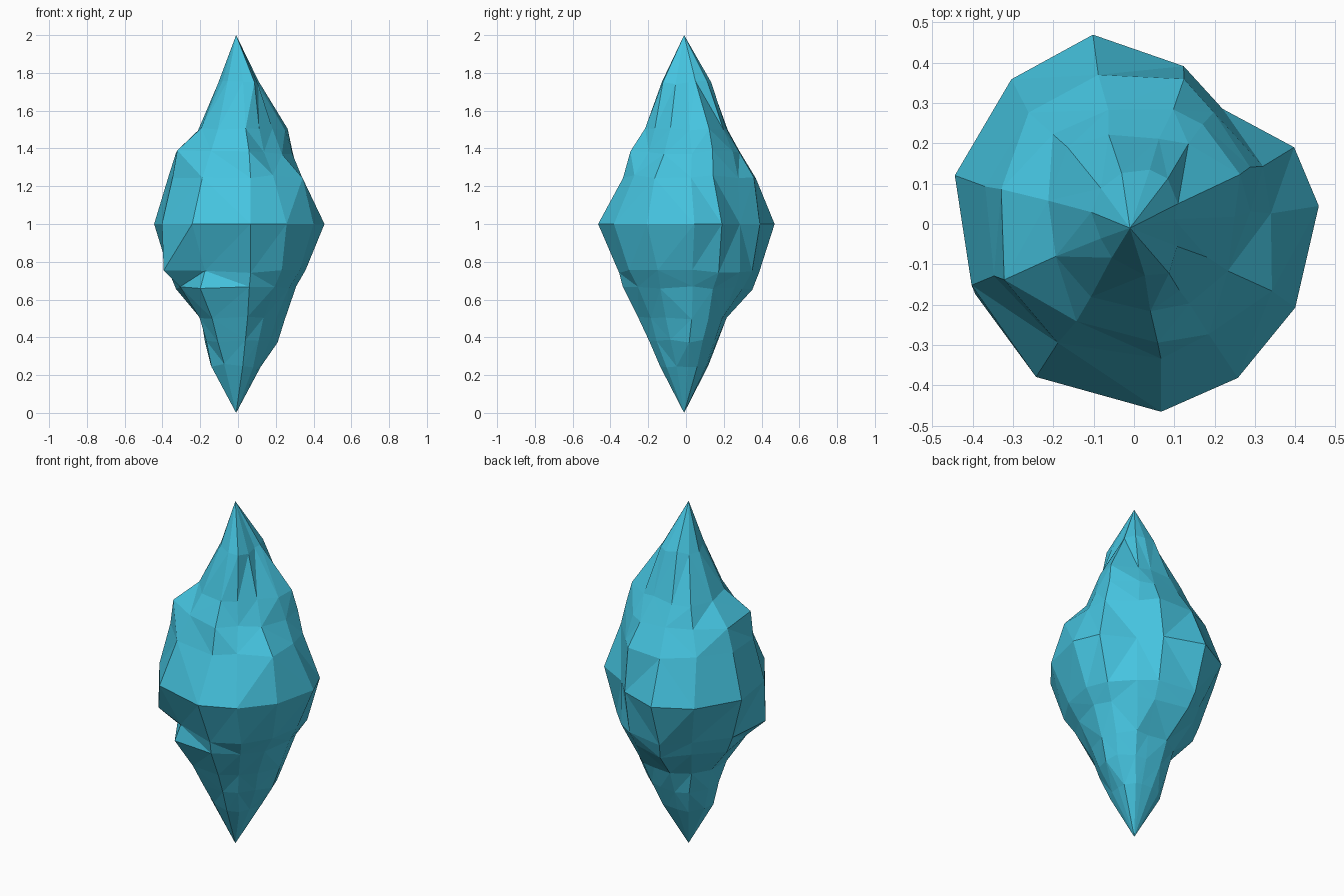
import bpy
import bmesh
import math
import random
from mathutils import Vector

random.seed(7)

default_cube = bpy.data.objects.get("Cube")
if default_cube:
    bpy.data.objects.remove(default_cube, do_unlink=True)


def make_material(name, colour):
    material = bpy.data.materials.new(name)
    material.use_nodes = True
    material.diffuse_color = colour
    shader = next(n for n in material.node_tree.nodes if n.type == "BSDF_PRINCIPLED")
    shader.inputs["Base Color"].default_value = colour
    shader.inputs["Roughness"].default_value = 0.6
    return material


# Directions of the shard's uneven ridges in degrees, counter-clockwise from +x
RIDGES = (6, 26, 54, 72, 104, 132, 166, 202, 238, 280, 306, 334)

# Cross-sections: height, then the distance to each ridge in hundredths
SECTIONS = {
    0.25: (12, 13, 13, 12, 12, 13, 15, 15, 14, 14, 13, 12),
    0.38: (21, 21, 19, 17, 17, 18, 18, 18, 20, 20, 19, 19),
    0.50: (25, 25, 24, 21, 22, 21, 20, 22, 26, 26, 23, 23),
    0.66: (31, 31, 32, 32, 36, 32, 34, 33, 36, 34, 32, 30),
    0.75: (36, 37, 36, 37, 40, 35, 38, 43, 33, 36, 38, 36),
    1.00: (46, 44, 36, 41, 48, 47, 46, 43, 45, 47, 46, 45),
    1.25: (34, 35, 34, 38, 38, 38, 38, 37, 35, 34, 33, 38),
    1.38: (29, 32, 30, 30, 29, 30, 34, 35, 28, 30, 24, 26),
    1.50: (25, 29, 24, 22, 23, 25, 22, 21, 21, 22, 20, 20),
    1.75: (10, 12, 14, 14, 13, 12, 11, 9, 10, 13, 15, 12),
}


def add_ring(bm, height, radii):
    """One closed ring of points along the ridges, slightly uneven."""
    ring = []
    for degrees, radius in zip(RIDGES, radii):
        angle = math.radians(degrees + random.uniform(-2, 2))
        lift = 0 if height == 1 else random.uniform(-0.01, 0.01)
        r = radius / 100
        ring.append(bm.verts.new((r * math.cos(angle), r * math.sin(angle), height + lift)))
    return ring


def bridge(bm, lower, upper):
    """Join two rings with triangles, cutting each cell along its shorter diagonal."""
    count = len(lower)
    for i in range(count):
        j = (i + 1) % count
        a, b, c, d = lower[i], lower[j], upper[j], upper[i]
        if (a.co - c.co).length < (b.co - d.co).length:
            bm.faces.new((a, b, c))
            bm.faces.new((a, c, d))
        else:
            bm.faces.new((a, b, d))
            bm.faces.new((b, c, d))


def cap(bm, ring, tip):
    """Close a ring to a sharp point."""
    point = bm.verts.new(tip)
    for i, vert in enumerate(ring):
        bm.faces.new((vert, ring[(i + 1) % len(ring)], point))


# Faceted crystal shard, pointed at both ends
bm = bmesh.new()
rings = [add_ring(bm, height, radii) for height, radii in SECTIONS.items()]
for lower, upper in zip(rings, rings[1:]):
    bridge(bm, lower, upper)
cap(bm, rings[0], Vector((-0.01, -0.01, 0)))
cap(bm, rings[-1], Vector((-0.01, -0.01, 2)))
bmesh.ops.recalc_face_normals(bm, faces=bm.faces)

mesh = bpy.data.meshes.new("crystal_shard")
bm.to_mesh(mesh)
bm.free()
mesh.materials.append(make_material("crystal cyan", (0.06, 0.55, 0.74, 1)))
crystal = bpy.data.objects.new("crystal_shard", mesh)
bpy.context.collection.objects.link(crystal)
